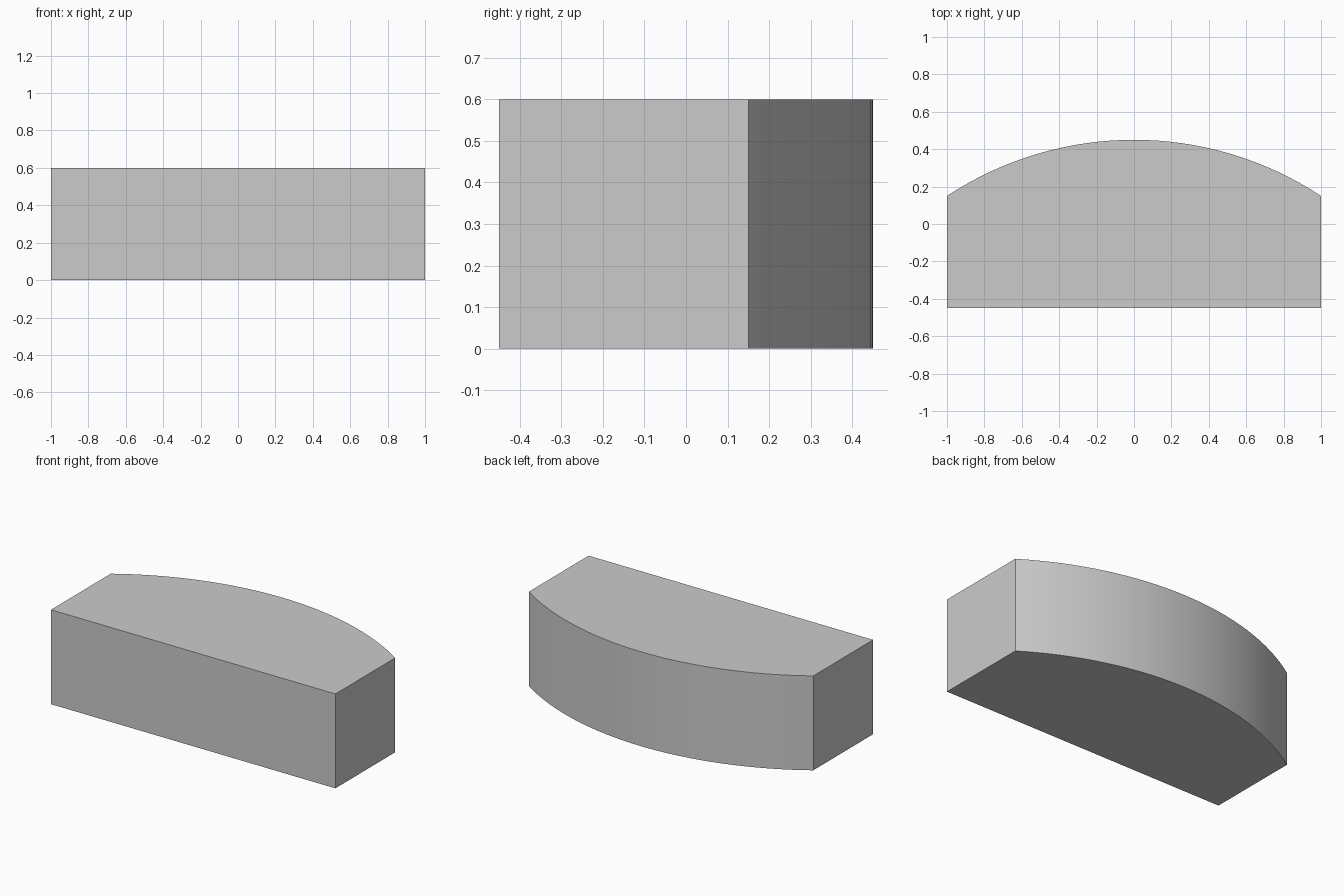
import bpy, bmesh, math

if "Cube" in bpy.data.objects:
    bpy.data.objects.remove(bpy.data.objects["Cube"])

HEIGHT, HALF_W, FRONT_Y, CORNER_Y, PEAK_Y = 0.6, 1.0, -0.45, 0.15, 0.45
SEGMENTS = 32

# Bowed rear edge: circular arc through both rear corners and the peak
rise = PEAK_Y - CORNER_Y
radius = (HALF_W ** 2 + rise ** 2) / (2 * rise)
half_angle = math.asin(HALF_W / radius)
angles = [half_angle * (1 - 2 * i / SEGMENTS) for i in range(SEGMENTS + 1)]
arc = [(radius * math.sin(a), PEAK_Y - radius * (1 - math.cos(a))) for a in angles]
outline = [(-HALF_W, FRONT_Y), (HALF_W, FRONT_Y)] + arc

# Extrude the outline into a solid block
bm = bmesh.new()
base = bm.faces.new([bm.verts.new((x, y, 0)) for x, y in outline])
result = bmesh.ops.extrude_face_region(bm, geom=[base], use_keep_orig=True)
top_verts = [g for g in result["geom"] if isinstance(g, bmesh.types.BMVert)]
bmesh.ops.translate(bm, verts=top_verts, vec=(0, 0, HEIGHT))
bmesh.ops.recalc_face_normals(bm, faces=bm.faces)

mesh = bpy.data.meshes.new("bowed_block")
bm.to_mesh(mesh)
bm.free()
block = bpy.data.objects.new("bowed_block", mesh)
bpy.context.collection.objects.link(block)

# Smooth the bowed side while keeping the corners crisp
bpy.context.view_layer.objects.active = block
block.select_set(True)
bpy.ops.object.shade_smooth_by_angle(angle=math.radians(20))
